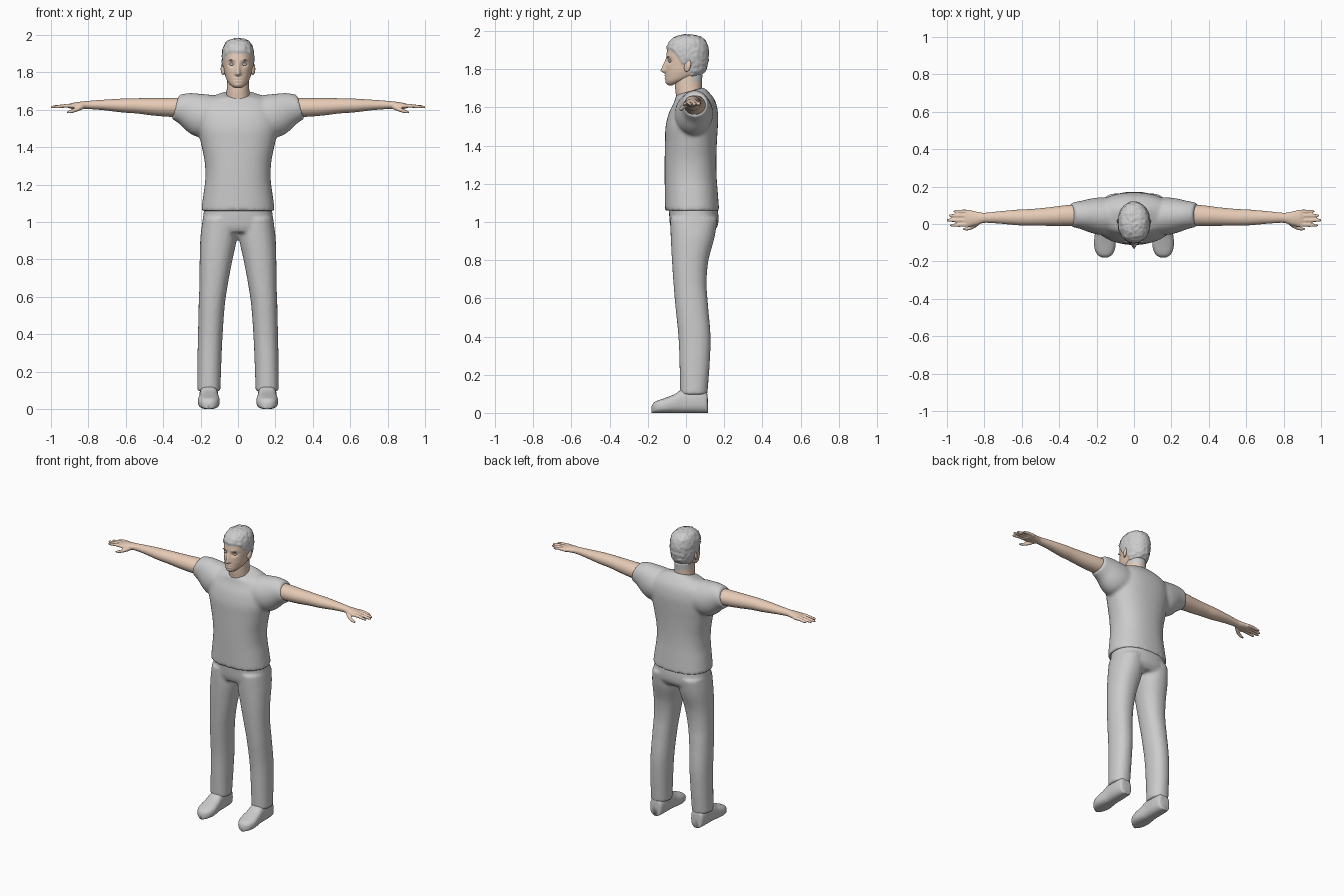
import bpy, bmesh, math
from mathutils import Vector, noise


def mat(name, rgb):
    m = bpy.data.materials.new(name)
    m.diffuse_color = (*rgb, 1)
    return m


SKIN = mat("skin", (0.80, 0.60, 0.47))
GREY = mat("cloth grey", (0.6, 0.6, 0.6))


def spline(rows, k=5):
    """Catmull-Rom interpolation between rows of numbers."""
    out = []
    for i in range(len(rows) - 1):
        a, b, c, d = (rows[max(0, min(len(rows) - 1, i + j))] for j in (-1, 0, 1, 2))
        for s in range(k):
            t = s / k
            out.append([q + 0.5 * t * (r - p + t * (2 * p - 5 * q + 4 * r - w + t * (3 * (q - r) + w - p)))
                        for p, q, r, w in zip(a, b, c, d)])
    return out + [list(rows[-1])]


def loft(bm, rings):
    """Skin a closed tube through rings of points, with capped ends."""
    vs = [[bm.verts.new(p) for p in r] for r in rings]
    n = len(vs[0])
    for a, b in zip(vs, vs[1:]):
        for i in range(n):
            bm.faces.new((a[i], a[(i + 1) % n], b[(i + 1) % n], b[i]))
    bm.faces.new(vs[0])
    bm.faces.new(vs[-1])


def unit(n, power=2.0):
    """Superellipse outline of radius 1."""
    e = 2 / power
    for i in range(n):
        c, s = math.cos(2 * math.pi * i / n), math.sin(2 * math.pi * i / n)
        yield math.copysign(abs(c) ** e, c), math.copysign(abs(s) ** e, s)


def upright(bm, rows, n=40, power=2.3, k=5):
    """Rows: z at front, z at back, x centre, x radius, y front, y back."""
    loft(bm, [[Vector((xc + rx * u, (yf + yb) / 2 + (yb - yf) / 2 * v, zf + (zb - zf) * (v + 1) / 2))
               for u, v in unit(n, power)] for zf, zb, xc, rx, yf, yb in spline(rows, k)])


def sideways(bm, rows, side=1, n=24, power=2.0, shear=0.0, k=5):
    """Rows: x, y centre, z centre, y radius, z radius."""
    loft(bm, [[Vector((side * (x - shear * rz * v), yc + ry * u, zc + rz * v))
               for u, v in unit(n, power)] for x, yc, zc, ry, rz in spline(rows, k)])


def finish(bm, name, mats, voxel=0, smooth=0, mirror=False):
    bmesh.ops.recalc_face_normals(bm, faces=bm.faces)
    me = bpy.data.meshes.new(name)
    bm.to_mesh(me)
    bm.free()
    for m in mats:
        me.materials.append(m)
    me.shade_smooth()
    ob = bpy.data.objects.new(name, me)
    bpy.context.collection.objects.link(ob)
    if voxel:
        r = ob.modifiers.new("Remesh", 'REMESH')
        r.mode, r.voxel_size, r.use_smooth_shade = 'VOXEL', voxel, True
    if smooth:
        s = ob.modifiers.new("Smooth", 'SMOOTH')
        s.factor, s.iterations = 0.5, smooth
    if mirror:
        ob.modifiers.new("Mirror", 'MIRROR').use_mirror_merge = False
    return ob


# Shirt: torso and two sleeves fused together
bm = bmesh.new()
upright(bm, [(1.06, 1.06, 0, .197, -.110, .174), (1.15, 1.15, 0, .185, -.111, .167),
             (1.23, 1.23, 0, .175, -.112, .161), (1.32, 1.32, 0, .178, -.112, .159),
             (1.42, 1.42, 0, .198, -.110, .162), (1.50, 1.50, 0, .215, -.107, .167),
             (1.57, 1.57, 0, .215, -.090, .168), (1.62, 1.635, 0, .20, -.066, .153),
             (1.65, 1.68, 0, .15, -.055, .12), (1.665, 1.705, 0, .083, -.052, .092)])
for s in (1, -1):
    sideways(bm, [(.08, .04, 1.56, .10, .10), (.18, .042, 1.568, .10, .112), (.235, .045, 1.583, .09, .103),
                  (.285, .048, 1.606, .075, .084), (.335, .05, 1.616, .065, .064)], s, 32, 2.0, .3)
finish(bm, "shirt", [GREY], .010, 5)

# Trousers: hips and two legs fused together
bm = bmesh.new()
upright(bm, [(1.09, 1.09, 0, .180, -.09, .162), (1.03, 1.03, 0, .186, -.088, .170),
             (.98, .98, 0, .192, -.083, .166), (.945, .945, 0, .185, -.07, .14)])
for s in (1, -1):
    upright(bm, [(1.02, 1.02, s * .10, .088, -.082, .165), (.92, .92, s * .103, .098, -.080, .150),
                 (.80, .80, s * .117, .088, -.074, .118), (.68, .68, s * .129, .077, -.066, .108),
                 (.56, .56, s * .140, .070, -.056, .116), (.40, .40, s * .148, .066, -.040, .129),
                 (.25, .25, s * .153, .064, -.034, .124), (.095, .095, s * .156, .062, -.030, .112)], 32, 2.2)
finish(bm, "trousers", [GREY], .010, 5)

# Shoes, lofted from heel to toe
bm = bmesh.new()
rows = spline([(.114, .025, .075), (.104, .043, .115), (.05, .050, .130), (-.02, .050, .122),
               (-.06, .054, .098), (-.11, .058, .078), (-.15, .048, .064), (-.170, .032, .053), (-.18, .012, .035)])
loft(bm, [[Vector((.156 + rx * u, y, zt / 2 + zt / 2 * v)) for u, v in unit(28, 2.7)] for y, rx, zt in rows])
finish(bm, "shoes", [GREY], mirror=True)

# Arms with palm, fingers and thumb
bm = bmesh.new()
sideways(bm, [(.27, .048, 1.612, .058, .052), (.36, .045, 1.613, .056, .051), (.45, .040, 1.616, .050, .047),
              (.54, .036, 1.621, .045, .041), (.62, .035, 1.623, .042, .037), (.72, .035, 1.626, .033, .028),
              (.80, .033, 1.626, .027, .022), (.84, .030, 1.624, .036, .020), (.885, .031, 1.621, .044, .016),
              (.905, .031, 1.620, .040, .011)])
for y0, y1, tip in ((.066, .068, .965), (.044, .045, .992), (.020, .020, 1.002), (-.003, -.007, .985)):
    sideways(bm, [(.87, y0, 1.621, .011, .011), (.92, (y0 + y1) / 2, 1.621, .010, .010),
                  (tip - .015, y1, 1.616, .008, .008), (tip, y1, 1.614, .004, .004)], n=12)
sideways(bm, [(.825, .010, 1.618, .012, .014), (.855, -.012, 1.604, .012, .012),
              (.89, -.025, 1.592, .010, .010), (.915, -.027, 1.586, .005, .005)], n=12)
finish(bm, "arms", [SKIN], .005, 2, True)

# Neck
bm = bmesh.new()
upright(bm, [(1.60, 1.60, 0, .070, -.045, .092), (1.66, 1.66, 0, .064, -.052, .086),
             (1.71, 1.71, 0, .060, -.057, .083), (1.77, 1.77, 0, .058, -.055, .086)], 36, 2.1)


def hairline(y):
    """Lowest hair height at depth y."""
    pts = ((-.2, 1.905), (-.075, 1.90), (-.045, 1.87), (-.02, 1.825), (.012, 1.82), (.035, 1.73), (.3, 1.725))
    for (a, za), (b, zb) in zip(pts, pts[1:]):
        if y <= b:
            return za + (zb - za) * (y - a) / (b - a)


def paint_hair(bm):
    for f in bm.faces:
        c = f.calc_center_median()
        f.material_index = int(c.z > hairline(c.y))


paint_hair(bm)
finish(bm, "neck", [SKIN, GREY])

# Head with sculpted face, and hair raised from the scalp
bm = bmesh.new()
upright(bm, [(1.716, 1.765, 0, .022, -.07, .03), (1.717, 1.772, 0, .042, -.092, .06),
             (1.735, 1.782, 0, .058, -.105, .088), (1.77, 1.80, 0, .069, -.107, .101),
             (1.80, 1.82, 0, .074, -.106, .107), (1.85, 1.85, 0, .079, -.103, .112),
             (1.90, 1.90, 0, .080, -.099, .113), (1.94, 1.94, 0, .071, -.084, .102),
             (1.964, 1.964, 0, .052, -.055, .077), (1.974, 1.974, 0, .026, -.022, .043),
             (1.976, 1.976, 0, .005, .008, .015)], 96, 2.1, 7)


def bump(x, z, x0, z0, sx, sz):
    return math.exp(-((abs(x) - x0) / sx) ** 2 - ((z - z0) / sz) ** 2)


bm.normal_update()
for v in bm.verts:
    x, y, z = v.co
    if y < -.03:
        nose = max(0, min((1.862 - z) / .068, (z - 1.775) / .016, 1))
        v.co.y += (-.027 * nose * math.exp(-(x / (.008 + .006 * nose)) ** 2)
                   + .013 * bump(x, z, .034, 1.843, .017, .012)
                   - .004 * bump(x, z, .030, 1.868, .022, .008)
                   - .006 * bump(x, z, 0, 1.767, .020, .005)
                   - .006 * bump(x, z, 0, 1.753, .018, .005)
                   + .003 * bump(x, z, 0, 1.760, .022, .003)
                   - .004 * bump(x, z, 0, 1.732, .020, .010))
    if z > hairline(y):
        lift = min(1, (z - hairline(y)) / .012)
        v.co += v.normal * lift * (.006 + .004 * noise.noise(v.co * 60))
paint_hair(bm)
finish(bm, "head", [SKIN, GREY])

# Ears
bm = bmesh.new()
bmesh.ops.create_uvsphere(bm, u_segments=20, v_segments=14, radius=1)
for v in bm.verts:
    x, y, z = v.co
    v.co = (.080 + .011 * x + .006 * y, .008 + .017 * y + .006 * z, 1.818 + .031 * z * (1 + .12 * y))
finish(bm, "ears", [SKIN], mirror=True)

# Eyes and eyebrows
for name, loc, size in (("eyes", (.034, -.083, 1.843), (.013, .011, .007)),
                        ("eyebrows", (.034, -.094, 1.865), (.018, .006, .003))):
    bm = bmesh.new()
    bmesh.ops.create_uvsphere(bm, u_segments=16, v_segments=10, radius=1)
    for v in bm.verts:
        v.co = Vector(loc) + Vector(a * b for a, b in zip(v.co, size))
    finish(bm, name, [GREY], mirror=True)
